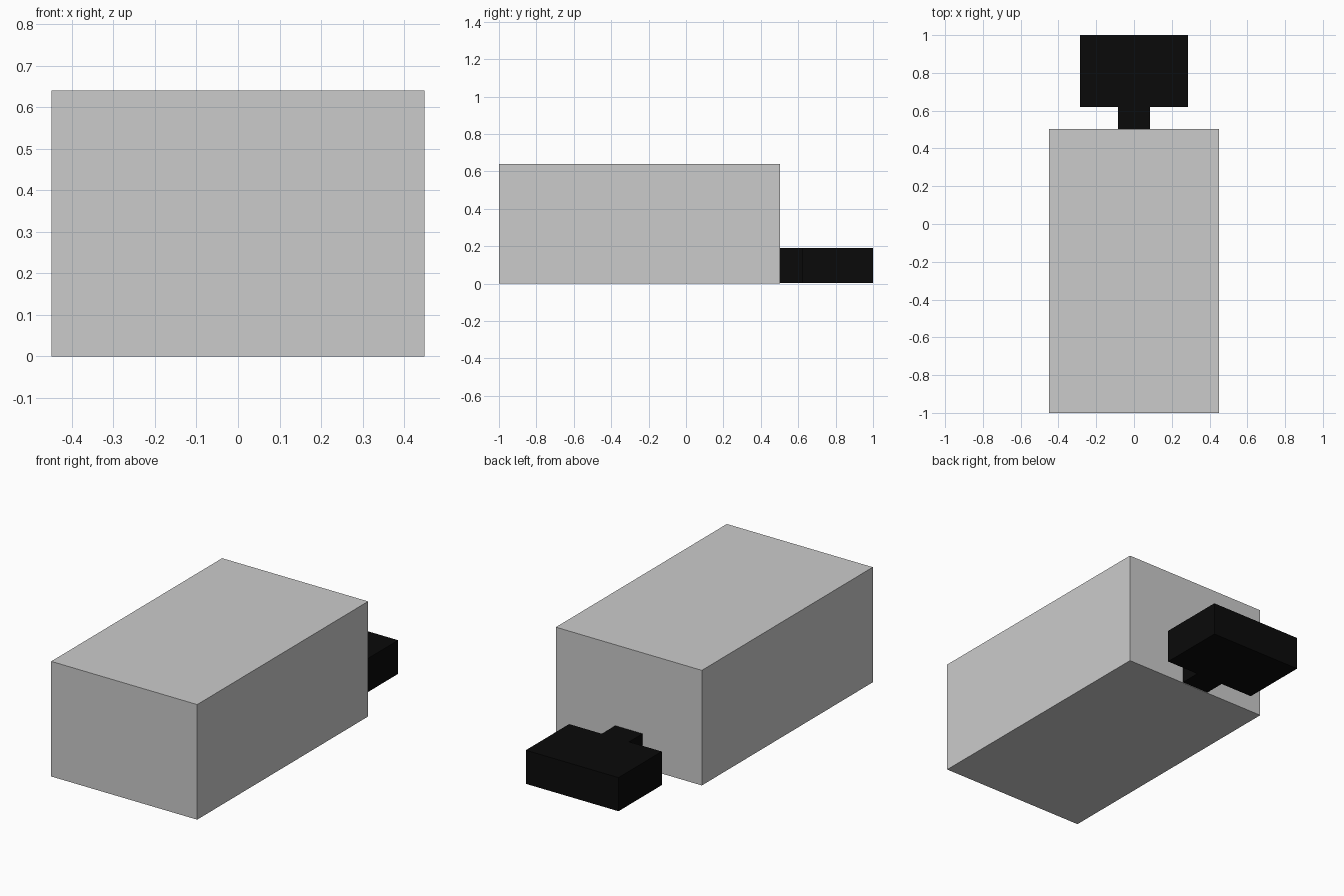
import bpy, bmesh

if "Cube" in bpy.data.objects:
    bpy.data.objects.remove(bpy.data.objects["Cube"])


def extruded(name, outline, z0, z1, color=None):
    """Solid prism from a plan outline."""
    bm = bmesh.new()
    face = bm.faces.new([bm.verts.new((x, y, z0)) for x, y in outline])
    top = bmesh.ops.extrude_face_region(bm, geom=[face])["geom"]
    for v in top:
        if isinstance(v, bmesh.types.BMVert):
            v.co.z = z1
    if not any(f.normal.z < -0.9 for f in bm.faces):
        bm.faces.new([v for v in face.verts])
    bmesh.ops.recalc_face_normals(bm, faces=bm.faces)
    mesh = bpy.data.meshes.new(name)
    bm.to_mesh(mesh)
    bm.free()
    obj = bpy.data.objects.new(name, mesh)
    bpy.context.collection.objects.link(obj)
    if color:
        mat = bpy.data.materials.new(name + "_black")
        mat.diffuse_color = color
        mat.use_nodes = True
        mat.node_tree.nodes["Principled BSDF"].inputs["Base Color"].default_value = mat.diffuse_color
        mesh.materials.append(mat)
    return obj


def mirrored(half):
    """Close a right-hand half outline across x = 0."""
    return half + [(-x, y) for x, y in reversed(half)]


# Main grey block
extruded("main_block", mirrored([(0.449, -1.0), (0.449, 0.502)]), 0.0, 0.64)

# Black T-shaped tab: narrow neck and wide head
extruded("rear_tab",
         mirrored([(0.084, 0.5), (0.084, 0.62), (0.285, 0.62), (0.285, 1.0)]),
         0.003, 0.19, (0.003, 0.003, 0.003, 1))
